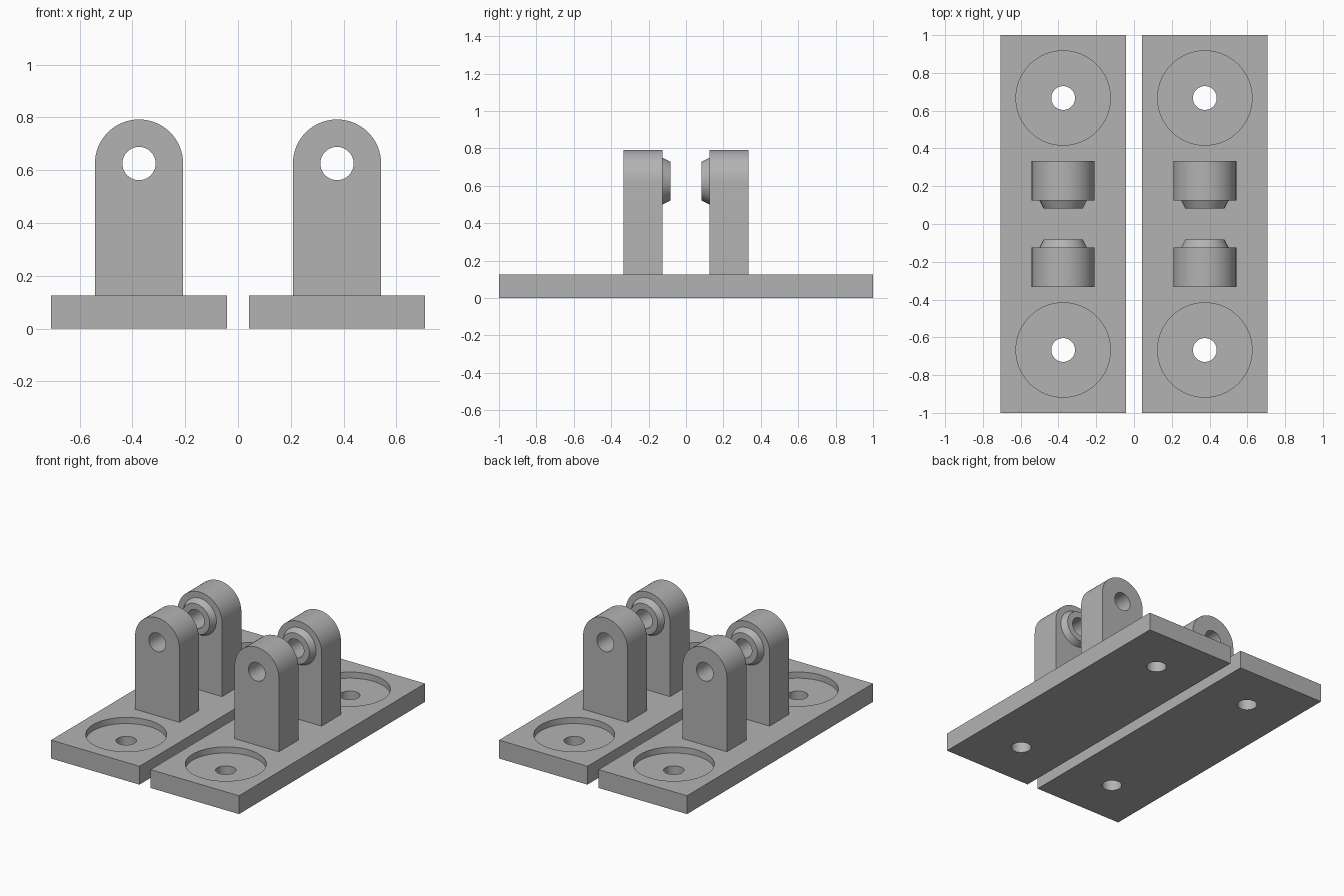
import bpy, bmesh, math
from mathutils import Matrix

if "Cube" in bpy.data.objects:
    bpy.data.objects.remove(bpy.data.objects["Cube"])

PLATE_X, PLATE_H = 0.375, 0.125      # plate centre and thickness
PIN_Z, LUG_R, HOLE_R = 0.625, 0.167, 0.063
SEG = 64

grey = bpy.data.materials.new("grey")
grey.diffuse_color = (0.45, 0.45, 0.45, 1)
grey.use_nodes = True
grey.node_tree.nodes["Principled BSDF"].inputs["Base Color"].default_value = grey.diffuse_color


def finish(name, bm):
    bmesh.ops.recalc_face_normals(bm, faces=bm.faces)
    mesh = bpy.data.meshes.new(name)
    bm.to_mesh(mesh)
    bm.free()
    mesh.materials.append(grey)
    obj = bpy.data.objects.new(name, mesh)
    bpy.context.collection.objects.link(obj)
    return obj


def cone(name, r1, r2, start, end, axis):
    """Round solid along y or z from start to end."""
    bm = bmesh.new()
    bmesh.ops.create_cone(bm, cap_ends=True, segments=SEG, radius1=r1, radius2=r2,
                          depth=abs(end[axis] - start[axis]))
    if axis == 1:
        turn = -math.pi / 2 if end[1] > start[1] else math.pi / 2
        bmesh.ops.rotate(bm, verts=bm.verts, matrix=Matrix.Rotation(turn, 3, 'X'))
    bmesh.ops.translate(bm, verts=bm.verts, vec=[(a + b) / 2 for a, b in zip(start, end)])
    return finish(name, bm)


def cut(obj, cutter):
    """Subtract the cutter, then remove it."""
    mod = obj.modifiers.new("cut", 'BOOLEAN')
    mod.operation, mod.solver, mod.object = 'DIFFERENCE', 'EXACT', cutter
    bpy.ops.object.select_all(action='DESELECT')
    bpy.context.view_layer.objects.active = obj
    obj.select_set(True)
    bpy.ops.object.modifier_apply(modifier=mod.name)
    bpy.data.objects.remove(cutter)


def smooth(obj):
    bpy.ops.object.select_all(action='DESELECT')
    bpy.context.view_layer.objects.active = obj
    obj.select_set(True)
    bpy.ops.object.shade_smooth_by_angle(angle=math.radians(30))


def base_plate(x):
    bm = bmesh.new()
    bmesh.ops.create_cube(bm, size=1)
    bmesh.ops.scale(bm, verts=bm.verts, vec=(0.666, 2, PLATE_H))
    bmesh.ops.translate(bm, verts=bm.verts, vec=(x, 0, PLATE_H / 2))
    plate = finish("base_plate", bm)
    # Counterbored screw holes
    for y in (-0.667, 0.667):
        cut(plate, cone("recess_cutter", 0.25, 0.25, (x, y, 0.083), (x, y, 0.2), 2))
        cut(plate, cone("screw_cutter", HOLE_R, HOLE_R, (x, y, -0.1), (x, y, 0.2), 2))
    smooth(plate)


def lug(x, side):
    # Upright with a rounded top
    bm = bmesh.new()
    outline = [(x - LUG_R, PLATE_H), (x + LUG_R, PLATE_H)]
    outline += [(x + LUG_R * math.cos(math.pi * i / 32), PIN_Z + LUG_R * math.sin(math.pi * i / 32))
                for i in range(33)]
    face = bm.faces.new([bm.verts.new((px, side * 0.125, pz)) for px, pz in outline])
    ext = bmesh.ops.extrude_face_region(bm, geom=[face], use_keep_orig=True)
    moved = [v for v in ext["geom"] if isinstance(v, bmesh.types.BMVert)]
    bmesh.ops.translate(bm, verts=moved, vec=(0, side * 0.208, 0))
    upright = finish("lug", bm)
    # Tapered boss on the inner face
    boss = cone("boss", 0.125, 0.104, (x, side * 0.125, PIN_Z), (x, side * 0.083, PIN_Z), 1)
    # Pin hole through both
    for part in (upright, boss):
        cut(part, cone("pin_cutter", HOLE_R, HOLE_R, (x, side * 0.02, PIN_Z), (x, side * 0.5, PIN_Z), 1))
        smooth(part)


for px in (-PLATE_X, PLATE_X):
    base_plate(px)
    for s in (-1, 1):
        lug(px, s)
